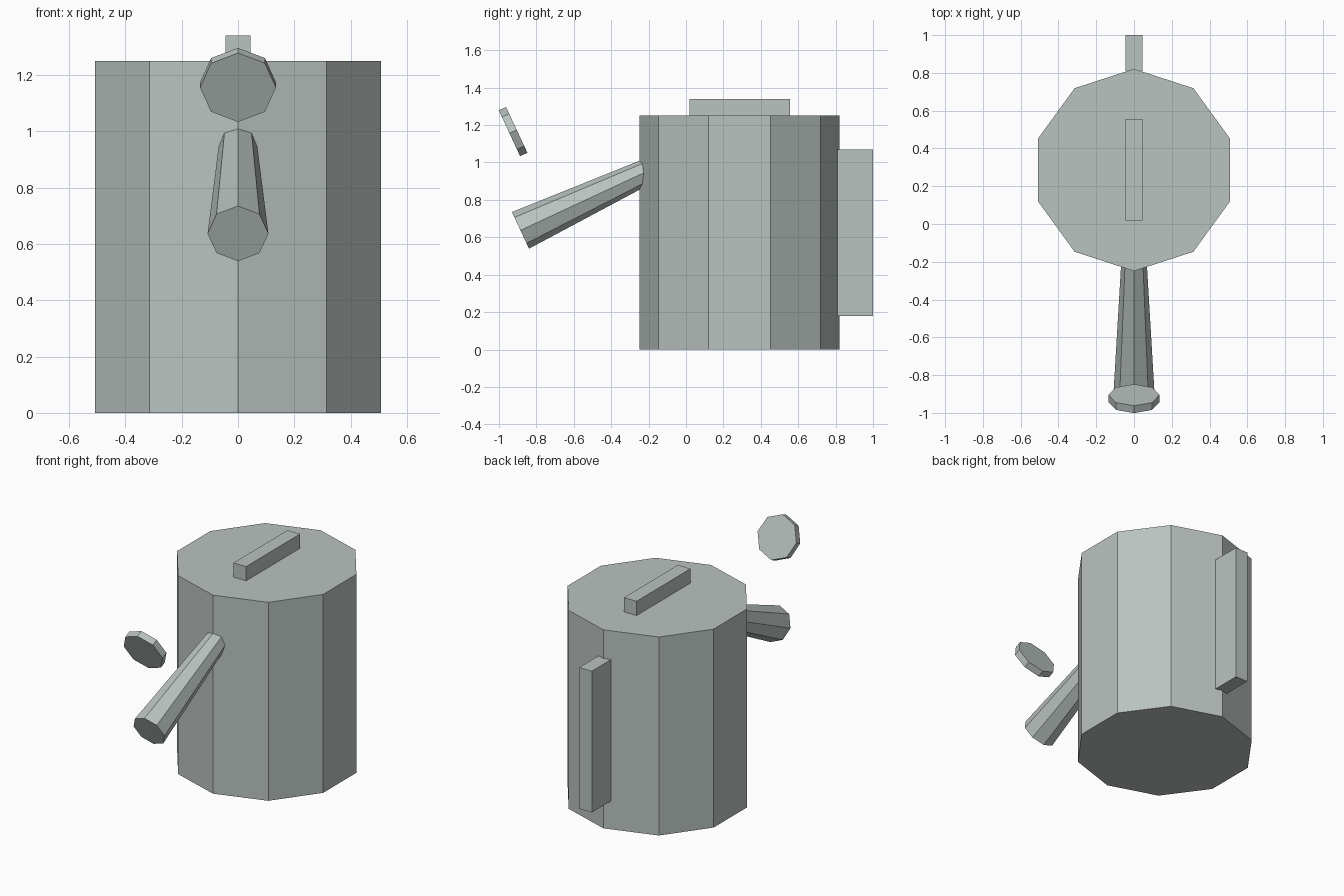
import bpy
import bmesh
from math import radians
from mathutils import Matrix

default = bpy.data.objects.get("Cube")
if default:
    bpy.data.objects.remove(default, do_unlink=True)

# One grey metal for the whole can
metal = bpy.data.materials.new("grey metal")
metal.use_nodes = True
colour = (0.49, 0.546, 0.527, 1)
metal.diffuse_color = colour
metal.node_tree.nodes["Principled BSDF"].inputs["Base Color"].default_value = colour


def finish(name, bm):
    mesh = bpy.data.meshes.new(name)
    bmesh.ops.recalc_face_normals(bm, faces=bm.faces)
    bm.to_mesh(mesh)
    bm.free()
    mesh.materials.append(metal)
    obj = bpy.data.objects.new(name, mesh)
    bpy.context.collection.objects.link(obj)
    return obj


def frustum(name, sides, r_start, r_end, length, start, tilt=0):
    """Faceted tube from start along its axis, with a corner facing +y."""
    bm = bmesh.new()
    place = (Matrix.Translation(start) @ Matrix.Rotation(radians(tilt), 4, "X")
             @ Matrix.Translation((0, 0, length / 2)))
    bmesh.ops.create_cone(bm, cap_ends=True, segments=sides, radius1=r_start,
                          radius2=r_end, depth=length, matrix=place)
    return finish(name, bm)


def box(name, low, high):
    bm = bmesh.new()
    size = [b - a for a, b in zip(low, high)]
    centre = [(a + b) / 2 for a, b in zip(low, high)]
    bmesh.ops.create_cube(bm, size=1, matrix=Matrix.Translation(centre)
                          @ Matrix.Diagonal((*size, 1)))
    return finish(name, bm)


# Ten-sided body
frustum("body", 10, 0.535, 0.535, 1.25, (0, 0.286, 0))

# Spout, wide at its outer end, tapering up into the body
TILT = -65
frustum("spout", 8, 0.108, 0.065, 0.8, (0, -0.885, 0.637), TILT)

# Separate round plate floating above the spout mouth
frustum("spout_plate", 8, 0.135, 0.135, 0.043, (0, -0.944, 1.156), TILT)

# Bar handles on the lid and the back
box("top_handle", (-0.044, 0.018, 1.24), (0.044, 0.555, 1.34))
box("back_handle", (-0.044, 0.81, 0.18), (0.044, 1.0, 1.07))
